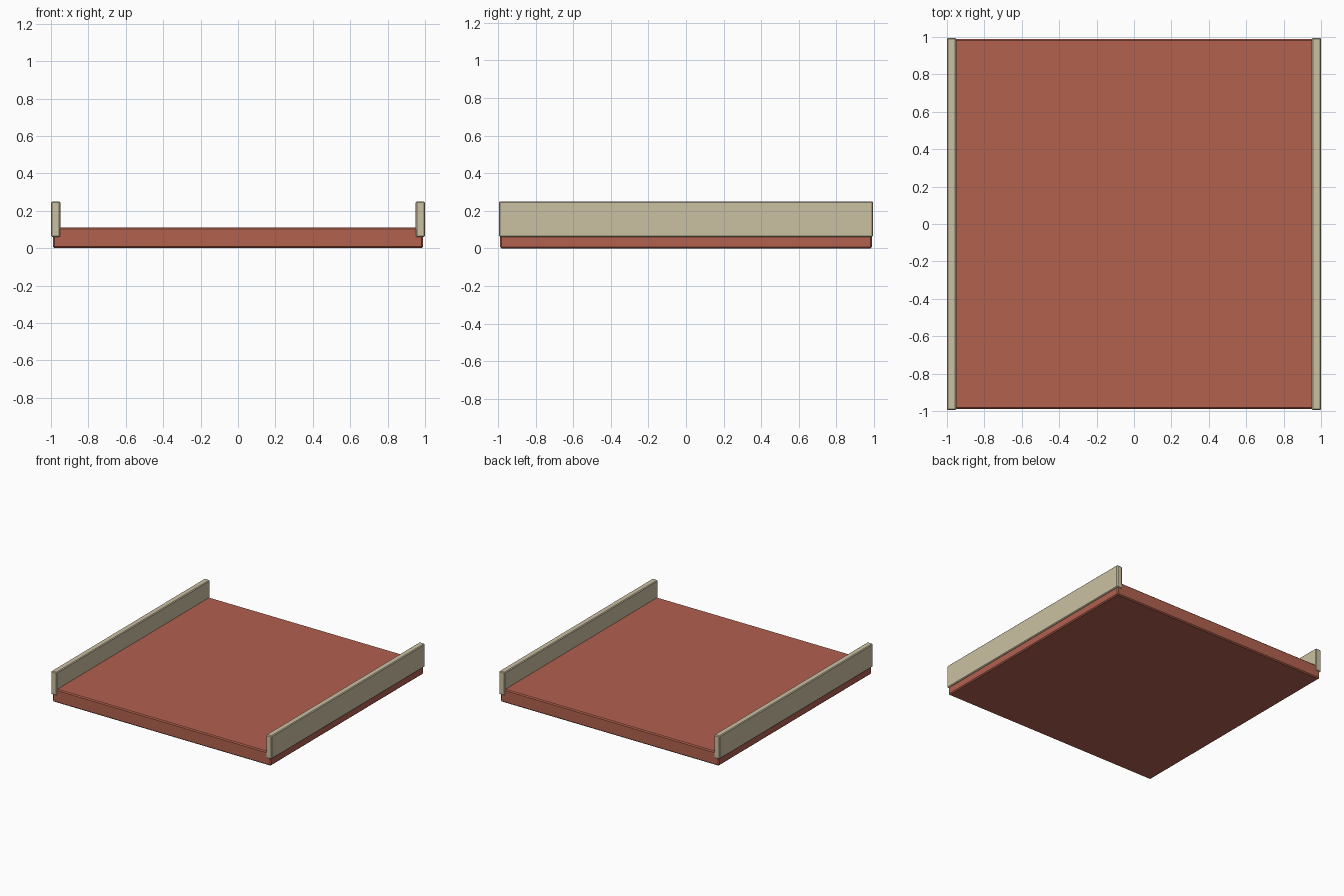
import bpy

if "Cube" in bpy.data.objects:
    bpy.data.objects.remove(bpy.data.objects["Cube"])


def material(name, rgb):
    m = bpy.data.materials.new(name)
    m.diffuse_color = (*rgb, 1)
    m.use_nodes = True
    m.node_tree.nodes["Principled BSDF"].inputs["Base Color"].default_value = m.diffuse_color
    return m


def bevelled_box(name, lo, hi, bevel, mat):
    """Box between two corners with narrow chamfered edges."""
    centre = [(a + b) / 2 for a, b in zip(lo, hi)]
    bpy.ops.mesh.primitive_cube_add(size=1, location=centre)
    ob = bpy.context.object
    ob.name = name
    ob.scale = [b - a for a, b in zip(lo, hi)]
    bpy.ops.object.transform_apply(location=False, rotation=False, scale=True)
    mod = ob.modifiers.new("edge_bevel", 'BEVEL')
    mod.width = bevel
    mod.segments = 1
    ob.data.materials.append(mat)
    return ob


brick_red = material("brick red", (0.445, 0.119, 0.078))
cream = material("cream", (0.597, 0.527, 0.362))

# Floor slab
bevelled_box("floor_slab", (-0.99, -0.99, 0), (0.99, 0.99, 0.11), 0.008, brick_red)

# Low side walls, overlapping the slab edges
for side, x in (("left", -0.975), ("right", 0.975)):
    bevelled_box(side + "_wall", (x - 0.025, -0.995, 0.06),
                 (x + 0.025, 0.995, 0.25), 0.006, cream)
